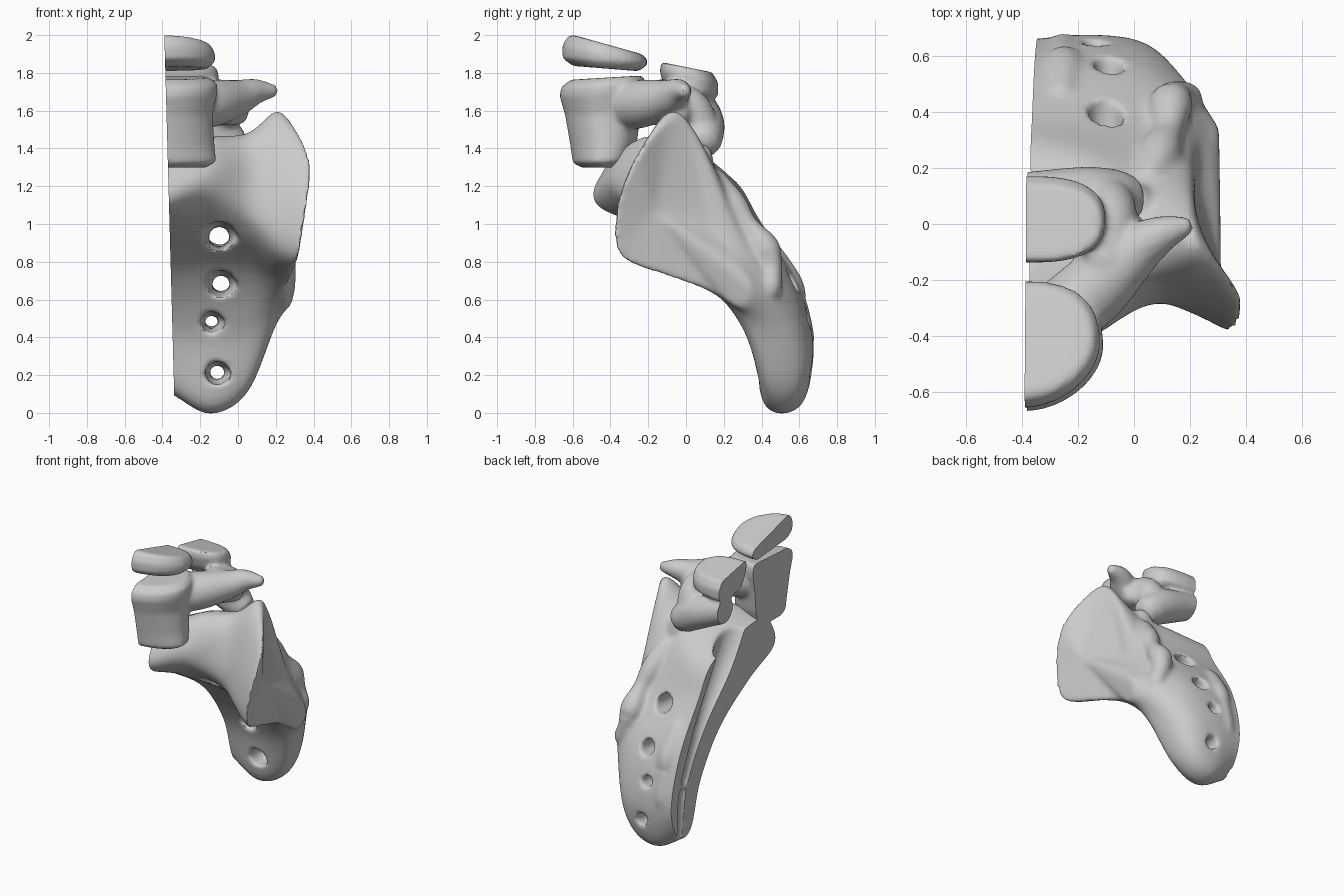
import bpy, bmesh, math
from mathutils import Vector

if "Cube" in bpy.data.objects:
    bpy.data.objects.remove(bpy.data.objects["Cube"])


def spline(pts, n, closed=False):
    """Smooth curve through points of any dimension."""
    out, m = [], len(pts)
    pick = (lambda i: pts[i % m]) if closed else (lambda i: pts[max(0, min(m - 1, i))])
    for i in range(m if closed else m - 1):
        for k in range(n):
            t = k / n
            w = (-t + 2*t*t - t**3, 2 - 5*t*t + 3*t**3, t + 4*t*t - 3*t**3, t**3 - t*t)
            quad = [pick(i + j) for j in (-1, 0, 1, 2)]
            out.append([sum(wi * q[d] for wi, q in zip(w, quad)) / 2 for d in range(len(pts[0]))])
    if not closed:
        out.append(list(pts[-1]))
    return out


def loft(bm, rings):
    """Closed skin through rings of equal length."""
    vs = [[bm.verts.new(p) for p in r] for r in rings]
    n = len(vs[0])
    faces = [bm.faces.new(vs[0]), bm.faces.new(vs[-1])]
    for a, b in zip(vs, vs[1:]):
        for i in range(n):
            j = (i + 1) % n
            faces.append(bm.faces.new((a[i], a[j], b[j], b[i])))
    bmesh.ops.recalc_face_normals(bm, faces=faces)


def tube(bm, pts):
    """Round rod through (x, y, z, radius) points."""
    path = spline(pts, 6)
    P = [Vector(p[:3]) for p in path]
    rings = []
    for i, p in enumerate(P):
        d = (P[min(i + 1, len(P) - 1)] - P[max(i - 1, 0)]).normalized()
        u = d.orthogonal() if abs(d.z) > 0.95 else d.cross(Vector((0, 0, 1)))
        u.normalize()
        v = d.cross(u)
        r = path[i][3]
        ring = lambda c, s: [c + (u*math.cos(a) + v*math.sin(a)) * s
                             for a in (k * math.tau / 20 for k in range(20))]
        if i == 0:
            rings += [ring(p - d*r*0.85, r*0.35), ring(p - d*r*0.6, r*0.78)]
        rings.append(ring(p, r))
        if i == len(P) - 1:
            rings += [ring(p + d*r*0.6, r*0.78), ring(p + d*r*0.85, r*0.35)]
    loft(bm, rings)


def ball(bm, x, y, z, rx, ry, rz):
    vs = bmesh.ops.create_uvsphere(bm, u_segments=20, v_segments=12, radius=1)["verts"]
    for v in vs:
        v.co = (x + v.co.x*rx, y + v.co.y*ry, z + v.co.z*rz)


def plates(bm, xc, levels, power=1.1):
    """Stack of rounded outlines: front y, back y, half width, z, slope."""
    rings = []
    for f, b, hw, z, s in levels:
        ring = []
        for k in range(48):
            a = k * math.tau / 48
            c, d = math.cos(a), math.sin(a)
            q = power if d < 0 else 0.8
            px = math.copysign(abs(c)**q, c) * hw
            py = math.copysign(abs(d)**q, d) * (b - f) / 2
            ring.append((xc + px, (f + b)/2 + py, z + s*py))
        rings.append(ring)
    loft(bm, rings)


def make(name, bm):
    me = bpy.data.meshes.new(name)
    bm.to_mesh(me)
    bm.free()
    ob = bpy.data.objects.new(name, me)
    bpy.context.collection.objects.link(ob)
    return ob


def voxel(ob, size):
    m = ob.modifiers.new("fuse", 'REMESH')
    m.mode, m.voxel_size = 'VOXEL', size


def finish(ob, cutter=None):
    """Fuse the parts, carve, soften and slice along the midline."""
    voxel(ob, 0.014)
    if cutter:
        b = ob.modifiers.new("carve", 'BOOLEAN')
        b.operation, b.solver, b.object = 'DIFFERENCE', 'EXACT', cutter
        voxel(ob, 0.013)
    s = ob.modifiers.new("soften", 'SMOOTH')
    s.factor, s.iterations = 0.5, 10 if cutter else 6
    dg = bpy.context.evaluated_depsgraph_get()
    me = bpy.data.meshes.new_from_object(ob.evaluated_get(dg))
    ob.modifiers.clear()
    bm = bmesh.new()
    bm.from_mesh(me)
    cut = bmesh.ops.bisect_plane(bm, geom=bm.verts[:] + bm.edges[:] + bm.faces[:], dist=1e-5,
                                 plane_co=(-0.335, 0, 0), plane_no=(-1, 0, -0.0275), clear_outer=True)
    edges = [e for e in cut["geom_cut"] if isinstance(e, bmesh.types.BMEdge)]
    if edges:
        bmesh.ops.triangle_fill(bm, use_beauty=True, edges=edges, normal=(-1, 0, -0.0275))
    bmesh.ops.recalc_face_normals(bm, faces=bm.faces[:])
    bm.to_mesh(me)
    bm.free()
    ob.data = me
    bpy.ops.object.select_all(action='DESELECT')
    ob.select_set(True)
    bpy.context.view_layer.objects.active = ob
    bpy.ops.object.shade_smooth_by_angle(angle=math.radians(40))


# upper disc
bm = bmesh.new()
plates(bm, -0.39, [(-.60, -.25, .23, 1.823, -.08), (-.655, -.205, .268, 1.86, -.08),
                   (-.655, -.2, .27, 1.90, -.2), (-.625, -.215, .25, 1.94, -.27), (-.6, -.23, .235, 1.95, -.28)])
finish(make("upper_disc", bm))

# lumbar vertebra: body, side process, arch and joint processes
bm = bmesh.new()
plates(bm, -0.39, [(-.55, -.33, .22, 1.298, 0), (-.60, -.29, .275, 1.33, 0.05), (-.612, -.26, .265, 1.42, .05),
                   (-.64, -.24, .255, 1.58, .03), (-.67, -.215, .28, 1.69, .05),
                   (-.66, -.215, .28, 1.74, .06), (-.61, -.23, .24, 1.775, .06)])
tube(bm, [(-.27, -.34, 1.62, .13), (-.13, -.22, 1.64, .125), (.0, -.1, 1.67, .095),
          (.09, -.04, 1.7, .07), (.175, -.01, 1.705, .04)])
tube(bm, [(-.12, -.16, 1.63, .11), (-.01, -.03, 1.59, .07)])
plates(bm, -0.36, [(-.08, .1, .17, 1.66, -.2), (-.12, .17, .25, 1.71, -.2),
                   (-.14, .17, .26, 1.78, -.2), (-.13, .14, .245, 1.83, -.2)], 0.8)
tube(bm, [(-.1, -.14, 1.67, .1), (-.09, .02, 1.62, .1), (-.1, .08, 1.5, .1)])
tube(bm, [(-.4, .1, 1.59, .085), (-.18, .09, 1.52, .115), (-.06, .09, 1.45, .105)])
finish(make("lumbar_vertebra", bm))

# sacrum: side profiles (y, z) from the midline outwards
mid = [(-.455, 1.25), (-.47, 1.1), (-.2, .97), (.12, .75), (.33, .45), (.43, .14),
       (.57, .13), (.66, .35), (.58, .7), (.39, 1.02), (.2, 1.27), (-.3, 1.37)]
inner = [(-.375, 1.32), (-.385, 1.16), (-.17, .96), (.12, .75), (.33, .42), (.42, .035),
         (.61, .04), (.675, .35), (.58, .7), (.36, 1.02), (.18, 1.3), (-.2, 1.46)]
wing = [(-.22, 1.39), (-.29, 1.12), (-.2, .95), (.1, .74), (.3, .45), (.42, .14),
        (.58, .14), (.64, .35), (.55, .68), (.34, .98), (.12, 1.34), (-.08, 1.48)]
outer = [(-.19, 1.47), (-.3, 1.12), (-.28, .86), (.02, .71), (.22, .58), (.36, .47),
         (.46, .48), (.49, .58), (.42, .75), (.26, 1.0), (.07, 1.45), (-.06, 1.6)]
joint = [(.385, -.27, 1.35), (.365, -.375, 1.08), (.325, -.355, .83), (.285, -.1, .72),
         (.25, .14, .64), (.265, .24, .57), (.285, .32, .58), (.305, .34, .68),
         (.28, .27, .8), (.225, .13, 1.0), (.22, .05, 1.33), (.265, -.08, 1.55)]
slices = [[(x, *p) for p in s] for x, s in
          ((-.44, mid), (-.36, mid), (-.15, inner), (.05, wing), (.2, outer))] + [joint]
loops = [spline(s, 6, True) for s in slices]
columns = [spline([l[i] for l in loops], 6) for i in range(len(loops[0]))]
rings = [list(r) for r in zip(*columns)]
hub = Vector((.315, -.17, 1.07))
for k in (.25, .6, .9):
    rings.append([Vector(p).lerp(hub, k) for p in loops[-1]])
bm = bmesh.new()
loft(bm, rings)
tube(bm, [(.02, .06, 1.25, .09), (.0, .07, 1.36, .075)])
# bony ridges along the back
tube(bm, [(.05, .15, 1.24, .06), (.09, .25, 1.1, .075), (.12, .33, .99, .055), (.13, .42, .87, .08),
          (.15, .45, .76, .06), (.18, .44, .66, .07)])
tube(bm, [(-.26, .45, .85, .06), (-.25, .54, .68, .08), (-.25, .59, .55, .06),
          (-.25, .61, .4, .07), (-.24, .6, .3, .06)])
sacrum = make("sacrum", bm)

# cutter: spinal canal, nerve openings and hollows behind the joint face
bm = bmesh.new()
tube(bm, [(-.4, -.08, 1.5, .12), (-.4, .09, 1.2, .12), (-.4, .31, .9, .085),
          (-.4, .45, .65, .07), (-.38, .54, .4, .055), (-.36, .55, .12, .035)])
for x, z, front, back, r in [(-.1, .93, -.2, .42, .075), (-.09, .68, .12, .6, .065),
                             (-.14, .48, .26, .68, .05), (-.11, .21, .36, .7, .055)]:
    tube(bm, [(x, front, z, r * 1.2), (x, front + .12, z, r * 1.05), (x, (front + back)/2, z, r * .75),
              (x, back, z + .02, r * .85)])
    ball(bm, x + .02, front + .07, z, r * 1.1, .1, r * .75)
ball(bm, .34, .06, 1.24, .11, .06, .13)
ball(bm, .36, .22, .93, .11, .05, .08)
cutter = make("openings_cutter", bm)
cutter.hide_render = True
voxel(cutter, 0.014)
finish(sacrum, cutter)
bpy.data.objects.remove(cutter)
